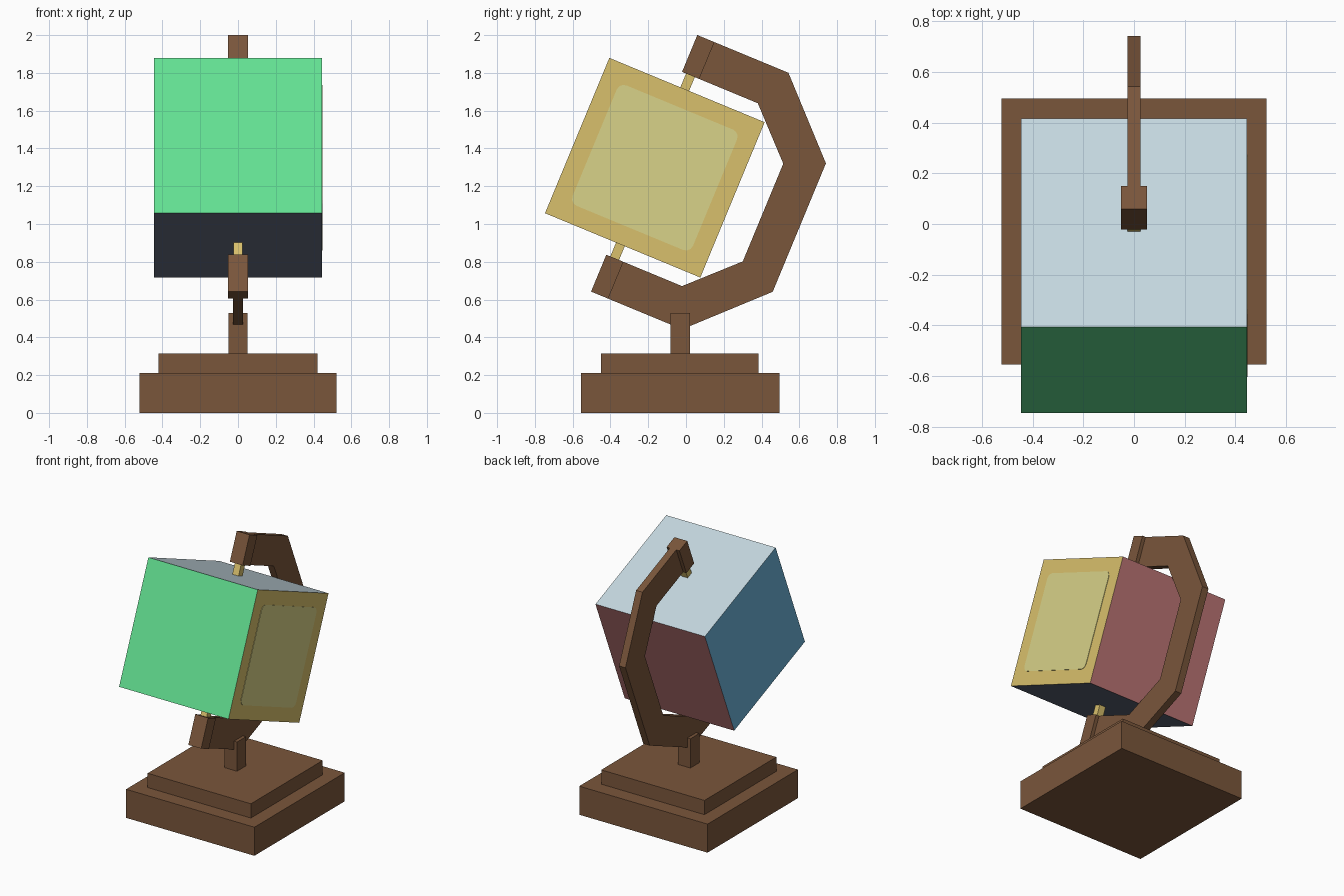
import bpy, bmesh, math
from mathutils import Matrix, Vector

default = bpy.data.objects.get("Cube")
if default:
    bpy.data.objects.remove(default, do_unlink=True)


def material(name, rgb):
    """Flat material from 0-255 screen values."""
    lin = [((c / 255 + 0.055) / 1.055) ** 2.4 for c in rgb]
    mat = bpy.data.materials.new(name)
    mat.use_nodes = True
    mat.diffuse_color = (*lin, 1)
    bsdf = mat.node_tree.nodes["Principled BSDF"]
    bsdf.inputs["Base Color"].default_value = (*lin, 1)
    bsdf.inputs["Roughness"].default_value = 0.9
    return mat


WOOD = material("brown wood", (122, 86, 59))
GREEN = material("bright green", (99, 225, 146))
SKY = material("pale blue", (196, 215, 223))
SAND = material("sand yellow", (217, 192, 108))
PALE = material("pale olive", (216, 210, 136))
PINK = material("dusty pink", (190, 119, 119))
BLUE = material("ocean blue", (108, 179, 217))
SLATE = material("slate grey", (104, 114, 132))

# Tilted frame shared by the cube, axle and arm
TILT = Matrix.Translation((0, -0.165, 1.298)) @ Matrix.Rotation(math.radians(-22.5), 4, 'X')


def finish(name, bm, mats, matrix=Matrix()):
    bmesh.ops.recalc_face_normals(bm, faces=bm.faces)
    mesh = bpy.data.meshes.new(name)
    bm.to_mesh(mesh)
    bm.free()
    for m in mats:
        mesh.materials.append(m)
    obj = bpy.data.objects.new(name, mesh)
    obj.matrix_world = matrix
    bpy.context.collection.objects.link(obj)
    return obj


def box(name, lo, hi, mats, matrix=Matrix()):
    lo, hi = Vector(lo), Vector(hi)
    bm = bmesh.new()
    bmesh.ops.create_cube(bm, size=1)
    bmesh.ops.scale(bm, vec=hi - lo, verts=bm.verts)
    bmesh.ops.translate(bm, vec=(lo + hi) / 2, verts=bm.verts)
    return finish(name, bm, mats, matrix)


# Stepped base and post
box("base_plinth", (-0.522, -0.555, 0), (0.522, 0.495, 0.21), [WOOD])
box("base_step", (-0.42, -0.45, 0.21), (0.42, 0.385, 0.315), [WOOD])
box("post", (-0.05, -0.083, 0.315), (0.05, 0.021, 0.53), [WOOD])

# Cube with one colour per side
H = 0.445
globe = box("globe_cube", (-H, -H, -H), (H, H, H), [SAND, BLUE, PINK, GREEN, SKY, SLATE], TILT)
for face in globe.data.polygons:
    axis = max(range(3), key=lambda i: abs(face.normal[i]))
    face.material_index = axis * 2 + (face.normal[axis] < 0)

# Pale panel with rounded corners on the sand side
P = 0.345
panel = box("side_panel", (H - 0.002, -P, -P), (H + 0.003, P, P), [PALE], TILT)
bm = bmesh.new()
bm.from_mesh(panel.data)
corners = [e for e in bm.edges if abs(e.verts[0].co.x - e.verts[1].co.x) > 0.001]
bmesh.ops.bevel(bm, geom=corners, offset=0.04, segments=3, profile=0.5, affect='EDGES')
bm.to_mesh(panel.data)
bm.free()

# Axle pins and arm end blocks, above and below
for name, s in (("upper", 1), ("lower", -1)):
    z0, z1 = sorted((s * (H - 0.01), s * 0.53))
    box(name + "_pin", (-0.025, -0.038, z0), (0.025, 0.012, z1), [SAND], TILT)
    z0, z1 = sorted((s * 0.524, s * 0.735))
    box(name + "_arm_end", (-0.052, -0.061, z0), (0.052, 0.037, z1), [WOOD], TILT)

# Half-octagon arm: upper half of the band, mirrored downward
outer = [(0.037, 0.735), (0.461, 0.735), (0.828, 0.368)]
inner = [(0.037, 0.524), (0.373, 0.524), (0.62, 0.28)]


def mirrored(half):
    return half + [(y, -z) for y, z in reversed(half)]


bm = bmesh.new()
rings = [[bm.verts.new((-0.026, y, z)) for y, z in mirrored(h)] for h in (outer, inner)]
for i in range(len(rings[0]) - 1):
    bm.faces.new((rings[0][i], rings[0][i + 1], rings[1][i + 1], rings[1][i]))
extruded = bmesh.ops.extrude_face_region(bm, geom=bm.faces[:])
moved = [g for g in extruded["geom"] if isinstance(g, bmesh.types.BMVert)]
bmesh.ops.translate(bm, vec=(0.052, 0, 0), verts=moved)
finish("arm", bm, [WOOD], TILT)
